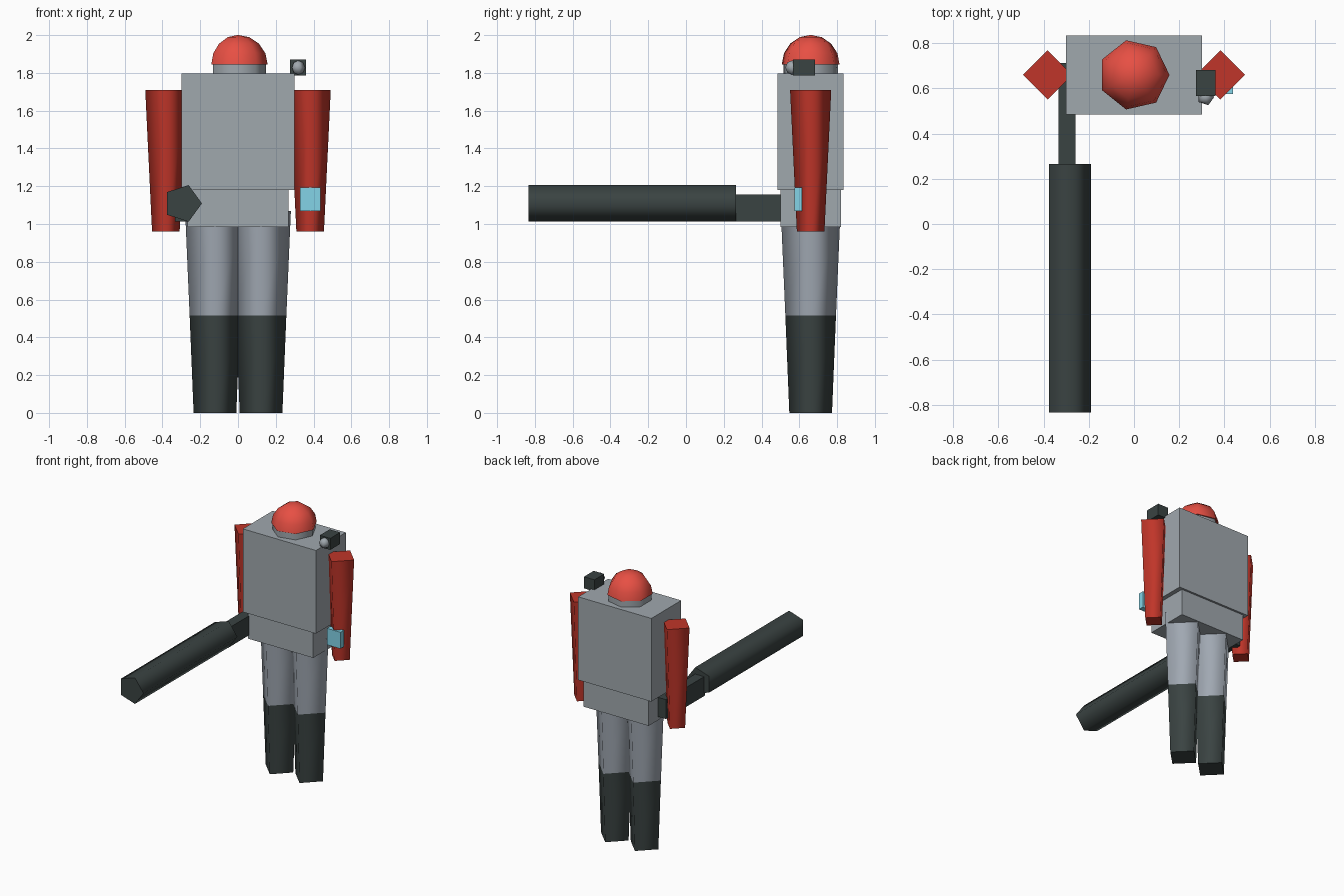
import bpy, bmesh
from math import cos, sin, pi
from mathutils import Vector, Matrix

cube = bpy.data.objects.get("Cube")
if cube:
    bpy.data.objects.remove(cube, do_unlink=True)


def material(name, rgb):
    lin = [((c / 255 + 0.055) / 1.055) ** 2.4 for c in rgb] + [1.0]
    m = bpy.data.materials.new(name)
    m.use_nodes = True
    m.diffuse_color = lin
    m.node_tree.nodes["Principled BSDF"].inputs["Base Color"].default_value = lin
    return m


GREY = material("armour grey", (160, 168, 174))
CLOTH = material("trouser grey", (160, 168, 178))
DARK = material("dark gunmetal", (58, 67, 66))
RED = material("sleeve red", (192, 53, 41))
BRIGHT = material("helmet red", (233, 80, 68))
CYAN = material("screen cyan", (135, 218, 238))

BODY_Y = 0.66  # depth of the figure's centre line


def finish(name, bm, mats, loc):
    bmesh.ops.recalc_face_normals(bm, faces=bm.faces)
    mesh = bpy.data.meshes.new(name)
    bm.to_mesh(mesh)
    bm.free()
    for m in mats:
        mesh.materials.append(m)
    obj = bpy.data.objects.new(name, mesh)
    obj.location = loc
    bpy.context.collection.objects.link(obj)
    return obj


def box(name, size, loc, mat):
    bm = bmesh.new()
    bmesh.ops.create_cube(bm, size=1, matrix=Matrix.Diagonal((*size, 1)))
    return finish(name, bm, [mat], loc)


def turned(name, profile, sides, loc, mats, axis="z"):
    """Stack rings of (radius, height); smooth walls, flat caps, one material per band."""
    bm = bmesh.new()
    rings = []
    for r, h in profile:
        ring = []
        for i in range(sides):
            a = 2 * pi * i / sides
            u, v = r * cos(a), r * sin(a)
            ring.append(bm.verts.new((u, v, h) if axis == "z" else (u, h, v)))
        rings.append(ring)
    for band, (lo, hi) in enumerate(zip(rings, rings[1:])):
        for i in range(sides):
            j = (i + 1) % sides
            f = bm.faces.new((lo[i], lo[j], hi[j], hi[i]))
            f.smooth = True
            f.material_index = min(band, len(mats) - 1)
    bm.faces.new(rings[0][::-1])
    bm.faces.new(rings[-1]).material_index = len(mats) - 1
    bmesh.ops.remove_doubles(bm, verts=bm.verts, dist=0.0005)
    return finish(name, bm, mats, loc)


def arc(radius, start, steps):
    """Profile of a round form from an angle up to its pole."""
    angles = [start + (pi / 2 - start) * i / steps for i in range(steps + 1)]
    return [(max(radius * cos(a), 0.0001), radius * sin(a)) for a in angles]


# Body
box("torso", (0.6, 0.35, 0.617), (0, BODY_Y, 1.488), GREY)
box("hips", (0.535, 0.32, 0.2), (0, BODY_Y, 1.085), GREY)

# Head
turned("neck", [(0.148, 1.78), (0.148, 1.845)], 7, (0, BODY_Y, 0), [GREY])
turned("helmet", arc(0.157, 0, 4), 7, (0, BODY_Y, 1.844), [BRIGHT])

# Limbs, four-sided and tapering downwards
for side, s in (("left", 1), ("right", -1)):
    turned(side + "_leg", [(0.113, 0), (0.134, 0.515), (0.158, 1.07)], 4,
           (s * 0.122, BODY_Y, 0), [DARK, CLOTH])
    turned(side + "_arm", [(0.073, 0.96), (0.109, 1.71)], 4,
           (s * 0.382, BODY_Y, 0), [RED])

# Wrist screen
box("wrist_screen", (0.11, 0.04, 0.122), (0.383, 0.595, 1.131), CYAN)

# Large gun held at the right hip
turned("gun_barrel", [(0.102, -0.835), (0.102, 0.265)], 5, (-0.293, 0, 1.109), [DARK], "y")
box("gun_stock", (0.074, 0.46, 0.144), (-0.297, 0.482, 1.084), DARK)

# Shoulder lamp
box("lamp_housing", (0.086, 0.115, 0.086), (0.317, 0.625, 1.828), DARK)
turned("lamp_lens", arc(0.038, -pi / 2, 4), 5, (0.317, 0.562, 1.828), [GREY])
